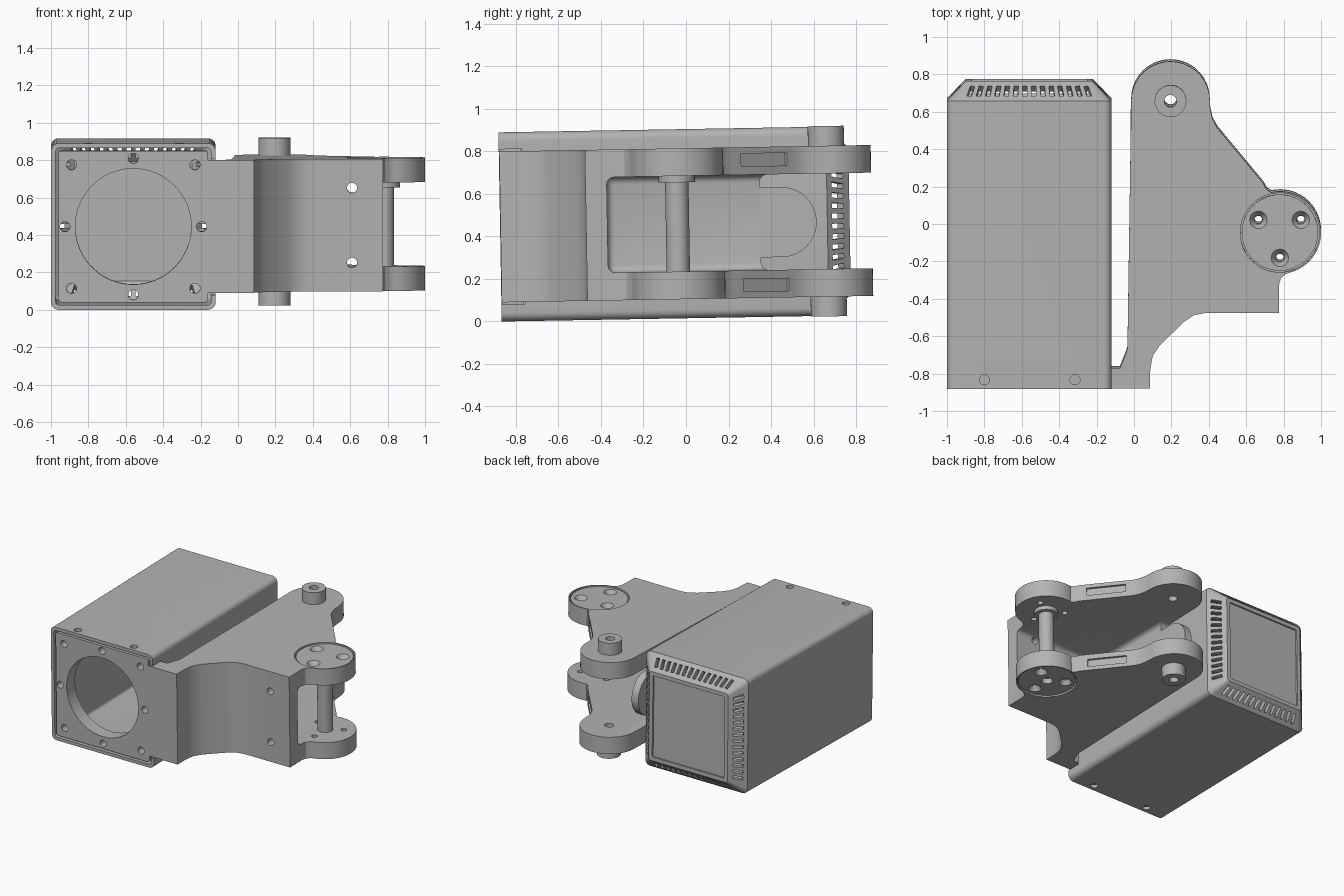
import bpy, bmesh
from math import cos, sin, pi, radians, atan2
from mathutils import Matrix, Vector

cube = bpy.data.objects.get("Cube")
if cube:
    bpy.data.objects.remove(cube, do_unlink=True)

GREY = (0.45, 0.45, 0.45, 1)
mat = bpy.data.materials.new("plain grey")
mat.use_nodes = True
mat.diffuse_color = GREY
mat.node_tree.nodes["Principled BSDF"].inputs["Base Color"].default_value = GREY

MID = 0.46            # height of the symmetry plane
BOX_X = -0.56         # centre of the housing
BOSS = (0.78, -0.04)  # axis of the roller end
PIVOT = (0.195, 0.665)
parts = []


def finish(bm, name, keep=True):
    bmesh.ops.recalc_face_normals(bm, faces=bm.faces)
    me = bpy.data.meshes.new(name)
    bm.to_mesh(me)
    bm.free()
    me.materials.append(mat)
    ob = bpy.data.objects.new(name, me)
    bpy.context.collection.objects.link(ob)
    if keep:
        parts.append(ob)
    else:
        ob.hide_render = True
    return ob


def add_box(bm, size, m):
    bmesh.ops.create_cube(bm, size=1, matrix=m @ Matrix.Diagonal((*size, 1)))


def add_cyl(bm, x, y, z0, z1, r0, r1=None, axis=Matrix(), n=40):
    m = axis @ Matrix.Translation((x, y, (z0 + z1) / 2))
    bmesh.ops.create_cone(bm, cap_ends=True, segments=n, radius1=r0,
                          radius2=r0 if r1 is None else r1, depth=z1 - z0, matrix=m)


def add_prism(bm, pts, z0, z1, axis=Matrix()):
    face = bm.faces.new([bm.verts.new(axis @ Vector((x, y, z0))) for x, y in pts])
    top = bmesh.ops.extrude_face_region(bm, geom=[face])["geom"]
    shift = axis.to_3x3() @ Vector((0, 0, z1 - z0))
    bmesh.ops.translate(bm, vec=shift, verts=[v for v in top if isinstance(v, bmesh.types.BMVert)])


def arc(cx, cy, r, a0, a1, n=20):
    angles = [radians(a0 + (a1 - a0) * i / n) for i in range(n + 1)]
    return [(cx + r * cos(a), cy + r * sin(a)) for a in angles]


def cut(ob, bm):
    """Subtract the solids in bm, then discard them."""
    tool = finish(bm, "cutter", keep=False)
    mod = ob.modifiers.new("cut", "BOOLEAN")
    mod.operation, mod.solver, mod.object = "DIFFERENCE", "EXACT", tool
    dg = bpy.context.evaluated_depsgraph_get()
    me = bpy.data.meshes.new_from_object(ob.evaluated_get(dg))
    ob.modifiers.clear()
    ob.data = me
    bpy.data.objects.remove(tool, do_unlink=True)


def round_rect(inset, r):
    w, h = 0.44 - inset - r, 0.445 - inset - r
    pts = []
    for k, (sx, sz) in enumerate([(1, 1), (-1, 1), (-1, -1), (1, -1)]):
        pts += arc(BOX_X + sx * w, MID + sz * h, r, 90 * k, 90 * k + 90, 6)
    return pts


ALONG_Y = Matrix(((1, 0, 0, 0), (0, 0, -1, 0), (0, 1, 0, 0), (0, 0, 0, 1)))  # (x, z, -y)
ALONG_X = Matrix(((0, 0, 1, 0), (1, 0, 0, 0), (0, 1, 0, 0), (0, 0, 0, 1)))   # (y, z, x)

# Hollow housing: outer skin, chamfered rear, recessed rear panel, inner skin
bm = bmesh.new()
rings = []
for y, inset, r in [(-0.875, 0, 0.04), (0.665, 0, 0.04), (0.77, 0.1, 0.02), (0.77, 0.13, 0.01),
                    (0.757, 0.13, 0.01), (0.73, 0.125, 0.01), (0.65, 0.025, 0.02), (-0.875, 0.025, 0.02)]:
    rings.append([bm.verts.new((x, y, z)) for x, z in round_rect(inset, r)])
for i, a in enumerate(rings):
    if i == 4:      # rear panel closes both skins
        bm.faces.new(a)
        bm.faces.new(rings[5])
        continue
    b = rings[(i + 1) % len(rings)]
    for j in range(len(a)):
        k = (j + 1) % len(a)
        bm.faces.new((a[j], a[k], b[k], b[j]))
housing = finish(bm, "housing")

# Vent slots on the four chamfers
bm = bmesh.new()
for side in range(4):
    turn = Matrix.Translation((BOX_X, 0, MID)) @ Matrix.Rotation(side * pi / 2, 4, "Y")
    for i in range(14):
        x = (i - 6.5) * 0.048
        m = turn @ Matrix.Translation((x, 0.7175, 0.395)) @ Matrix.Rotation(-pi / 4, 4, "X")
        add_box(bm, (0.024, 0.075, 0.1), m @ Matrix.Rotation(x * 0.8, 4, "Z"))
cut(housing, bm)

# Side notch for the bracket, and screw holes above and below
bm = bmesh.new()
add_box(bm, (0.1, 0.24, 0.73), Matrix.Translation((-0.12, -0.885, MID)))
for x in (-0.8, -0.315):
    for z in (0.01, 0.91):
        add_cyl(bm, x, -0.825, z - 0.05, z + 0.05, 0.027, n=20)
cut(housing, bm)

# Front panel with round opening and eight fixing holes
bm = bmesh.new()
add_prism(bm, round_rect(0.04, 0.015), 0.77, 0.873, ALONG_Y)
panel = finish(bm, "front_panel")
bm = bmesh.new()
add_cyl(bm, BOX_X, MID, 0.7, 0.95, 0.31, axis=ALONG_Y, n=48)
for sx in (-1, 0, 1):
    for sz in (-1, 0, 1):
        if sx or sz:
            d = 0.33 if sx and sz else 0.365
            add_cyl(bm, BOX_X + sx * d, MID + sz * d, 0.7, 0.95, 0.027, axis=ALONG_Y, n=20)
cut(panel, bm)

# Forked bracket from its plan outline
outline = [(-0.16, -0.873), (0.085, -0.873), (0.087, -0.77), (0.1, -0.7), (0.14, -0.64),
           (0.27, -0.515), (0.32, -0.482), (0.38, -0.47), (0.775, -0.47), (0.775, -0.32),
           (0.785, -0.285), (0.81, -0.262)]
outline += arc(*BOSS, 0.22, -75, 102, 28)
outline += [(0.71, 0.19), (0.69, 0.225), (0.445, 0.52), (0.42, 0.565), (0.408, 0.62)]
outline += arc(*PIVOT, 0.21, 2, 178, 28)
outline += [(-0.035, -0.66), (-0.045, -0.69), (-0.075, -0.765), (-0.16, -0.765)]
bm = bmesh.new()
add_prism(bm, outline, 0.105, 0.815)
bracket = finish(bm, "bracket")

# Space between the arms, leaving a front web and part of a side web
for x0, y0 in ((0.04, -0.37), (-0.3, 0.35)):
    bm = bmesh.new()
    add_box(bm, (1.5, 2, 0.45), Matrix.Translation((x0 + 0.75, y0 + 1, MID)))
    bmesh.ops.bevel(bm, geom=bm.edges[:], offset=0.035, segments=4, affect="EDGES", profile=0.5)
    cut(bracket, bm)

# Roller seats, edge pockets and front holes
bm = bmesh.new()
slope = Matrix.Translation((0.567, 0.372, 0)) @ Matrix.Rotation(atan2(0.295, -0.245), 4, "Z")
for s in (-1, 1):
    z0, z1 = sorted((MID + s * 0.305, MID + s * 0.45))
    add_cyl(bm, *BOSS, z0, z1, 0.212, n=48)
    add_box(bm, (0.28, 0.03, 0.06), slope @ Matrix.Translation((0, 0, MID + s * 0.295)))
    add_cyl(bm, 0.61, MID + s * 0.2, 0.3, 0.55, 0.027, axis=ALONG_Y, n=20)
cut(bracket, bm)

# Rounded tongue at the end of the side web
bm = bmesh.new()
tongue = [(0.33, MID - 0.165)] + arc(0.45, MID, 0.165, -90, 90) + [(0.33, MID + 0.165)]
add_prism(bm, tongue, -0.018, 0.04, ALONG_X)
finish(bm, "web_tongue")

# Pivot pins and end discs, mirrored above and below
drilled = [bracket]
for s, name in ((1, "upper"), (-1, "lower")):
    bm = bmesh.new()
    z0, z1 = sorted((MID + s * 0.34, MID + s * 0.448))
    add_cyl(bm, *PIVOT, z0, z1, 0.085)
    drilled.append(finish(bm, name + "_pivot_pin"))
    bm = bmesh.new()
    z0, z1 = sorted((MID + s * 0.303, MID + s * 0.348))
    add_cyl(bm, *BOSS, z0, z1, 0.204, n=48)
    disc = finish(bm, name + "_end_disc")
    drilled.append(disc)
    bm = bmesh.new()
    for dx, dy in ((-0.115, 0.068), (0.112, 0.068), (0, -0.135)):
        r0, r1 = (0.024, 0.05) if s > 0 else (0.05, 0.024)
        z0, z1 = sorted((MID + s * 0.315, MID + s * 0.353))
        add_cyl(bm, BOSS[0] + dx, BOSS[1] + dy, z0, z1, r0, r1, n=24)
    if s < 0:
        add_cyl(bm, *BOSS, 0.05, 0.2, 0.04, n=24)
    cut(disc, bm)

# Through holes along the pivot and the disc screws
for ob in drilled:
    bm = bmesh.new()
    add_cyl(bm, *PIVOT, -0.1, 1.1, 0.033, n=20)
    for dx, dy in ((-0.115, 0.068), (0.112, 0.068), (0, -0.135)):
        add_cyl(bm, BOSS[0] + dx, BOSS[1] + dy, -0.1, 1.1, 0.021, n=20)
    cut(ob, bm)

# Cross rod and its collar
bm = bmesh.new()
add_cyl(bm, *BOSS, 0.22, 0.7, 0.055)
finish(bm, "cross_rod")
bm = bmesh.new()
add_cyl(bm, *BOSS, 0.655, 0.69, 0.085)
finish(bm, "rod_collar")

# Slight backward lean of the whole assembly, then shading
lean = Matrix.Translation((0, 0, MID)) @ Matrix.Rotation(radians(1), 4, "X") @ Matrix.Translation((0, 0, -MID))
bpy.ops.object.select_all(action="DESELECT")
for ob in parts:
    ob.data.transform(lean)
    ob.select_set(True)
bpy.context.view_layer.objects.active = parts[0]
bpy.ops.object.shade_smooth_by_angle(angle=radians(30))
